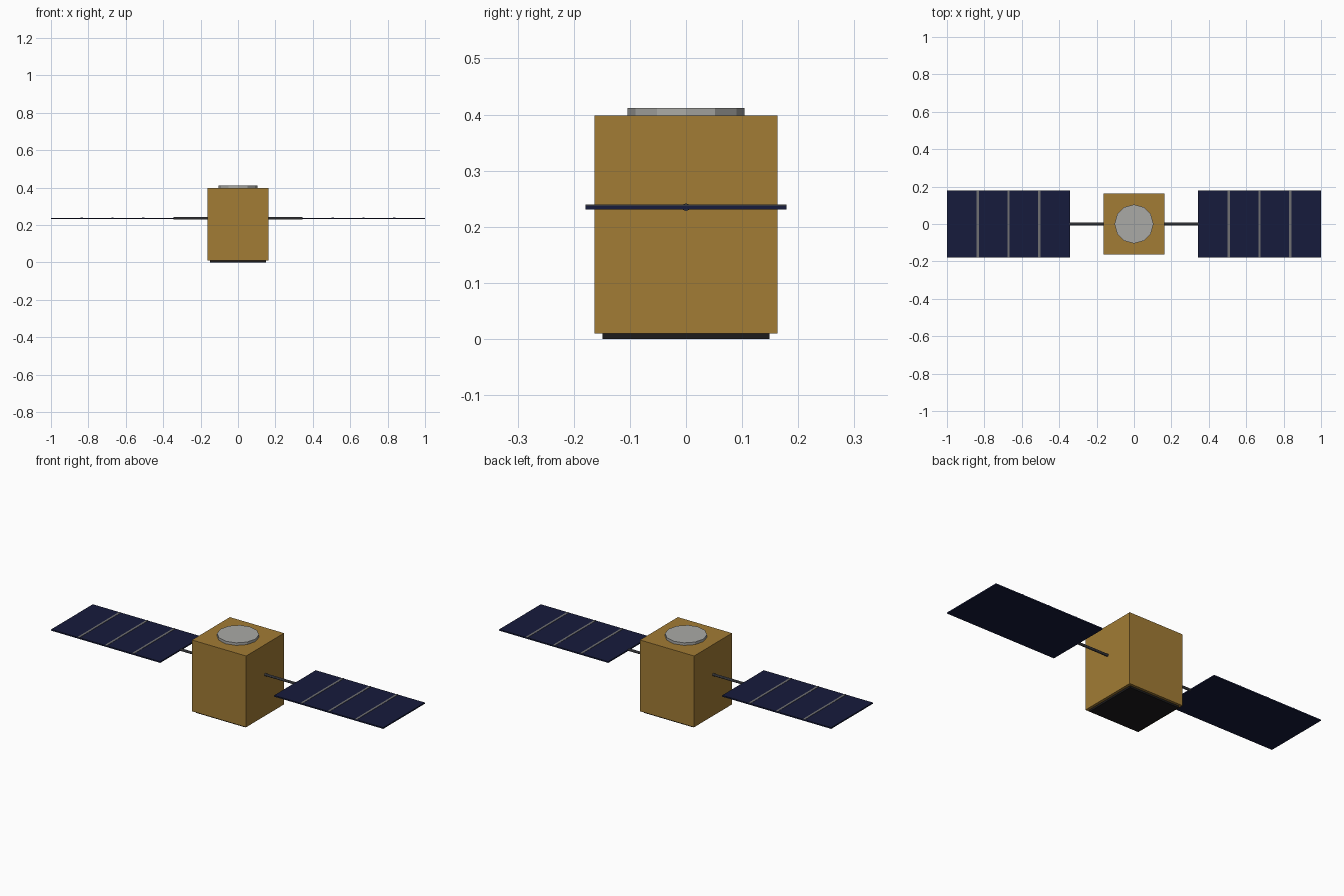
import bpy
import math

if "Cube" in bpy.data.objects:
    bpy.data.objects.remove(bpy.data.objects["Cube"])


def material(name, rgb):
    m = bpy.data.materials.new(name)
    m.diffuse_color = (*rgb, 1)
    m.use_nodes = True
    m.node_tree.nodes["Principled BSDF"].inputs["Base Color"].default_value = m.diffuse_color
    return m


GOLD = material("gold_foil", (0.36, 0.20, 0.035))
NAVY = material("solar_cell", (0.008, 0.011, 0.045))
BLACK = material("dark_plate", (0.012, 0.011, 0.012))
SILVER = material("silver", (0.40, 0.40, 0.38))
STEEL = material("steel", (0.09, 0.09, 0.10))
STRIP = material("strip_grey", (0.16, 0.16, 0.17))


def finish(name, mat):
    o = bpy.context.object
    o.name = name
    o.data.materials.append(mat)
    return o


def box(name, lo, hi, mat):
    centre = [(a + b) / 2 for a, b in zip(lo, hi)]
    bpy.ops.mesh.primitive_cube_add(size=1, location=centre)
    bpy.context.object.scale = [b - a for a, b in zip(lo, hi)]
    bpy.ops.object.transform_apply(location=False, rotation=False, scale=True)
    return finish(name, mat)


def cylinder(name, sides, radius, depth, location, mat, rotation=(0, 0, 0)):
    bpy.ops.mesh.primitive_cylinder_add(vertices=sides, radius=radius, depth=depth,
                                        location=location, rotation=rotation)
    return finish(name, mat)


# Body, base plate and top dish
box("body", (-0.163, -0.163, 0.01), (0.163, 0.163, 0.398), GOLD)
box("base_plate", (-0.149, -0.149, 0), (0.149, 0.149, 0.012), BLACK)
cylinder("top_disc", 12, 0.104, 0.018, (0, 0, 0.403), SILVER)

# Solar wings on both sides
for side, s in (("left", -1), ("right", 1)):
    def span(name, x0, x1, y, z0, z1, mat):
        a, b = sorted((s * x0, s * x1))
        box(f"{side}_{name}", (a, -y, z0), (b, y, z1), mat)

    # Support boom
    cylinder(f"{side}_boom", 8, 0.007, 0.185, (s * 0.2525, 0, 0.235), STEEL,
             (0, math.pi / 2, 0))
    # Panel with three divider strips on its upper face
    span("solar_panel", 0.343, 1.0, 0.179, 0.231, 0.238, NAVY)
    for i in range(3):
        x = 0.507 + i * 0.164
        span(f"panel_strip_{i + 1}", x - 0.006, x + 0.006, 0.179, 0.2375, 0.2395, STRIP)
